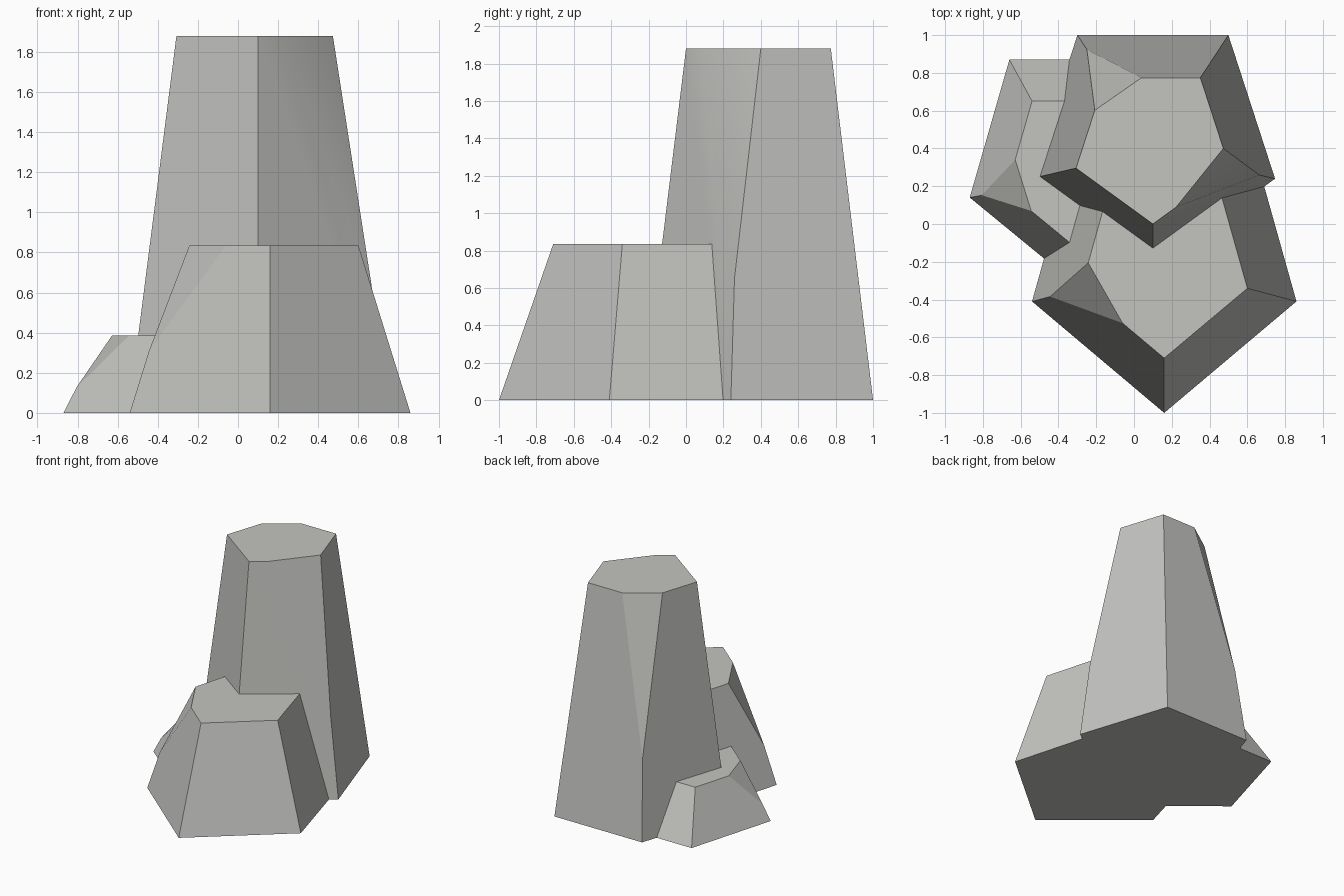
import bpy, bmesh, math
from mathutils import Vector

if "Cube" in bpy.data.objects:
    bpy.data.objects.remove(bpy.data.objects["Cube"])

stone = bpy.data.materials.new("warm grey stone")
stone.diffuse_color = (0.55, 0.55, 0.53, 1)
stone.use_nodes = True
stone.node_tree.nodes["Principled BSDF"].inputs["Base Color"].default_value = stone.diffuse_color


def pentagon(cx, cy, rx, ry, z):
    """Five corners, first one pointing to the front, going counter-clockwise."""
    angles = [math.radians(-90 + 72 * k) for k in range(5)]
    return [Vector((cx + rx * math.cos(a), cy + ry * math.sin(a), z)) for a in angles]


def column(name, height, base, top, chips):
    """Tapered five-sided column; each chip = (corner, cut toward previous, cut toward next, start height)."""
    low, high = pentagon(*base, 0), pentagon(*top, height)
    bm = bmesh.new()
    lo = [bm.verts.new(p) for p in low]
    hi = [bm.verts.new(p) for p in high]
    bm.faces.new(lo[::-1])
    bm.faces.new(hi)
    for k in range(5):
        n = (k + 1) % 5
        bm.faces.new((lo[k], lo[n], hi[n], hi[k]))

    # slice a sloping chip off each chosen top corner
    for k, before, after, start in chips:
        a = high[k].lerp(high[k - 1], before)
        b = high[k].lerp(high[(k + 1) % 5], after)
        p = low[k].lerp(high[k], start)
        normal = (b - a).cross(p - a).normalized()
        if normal.dot(high[k] - a) < 0:
            normal.negate()
        cut = bmesh.ops.bisect_plane(bm, geom=bm.verts[:] + bm.edges[:] + bm.faces[:],
                                     dist=1e-5, plane_co=a, plane_no=normal, clear_outer=True)
        rim = [e for e in bm.edges if e.is_boundary]
        bmesh.ops.holes_fill(bm, edges=rim, sides=0)

    bmesh.ops.recalc_face_normals(bm, faces=bm.faces[:])
    mesh = bpy.data.meshes.new(name)
    bm.to_mesh(mesh)
    bm.free()
    mesh.materials.append(stone)
    obj = bpy.data.objects.new(name, mesh)
    bpy.context.collection.objects.link(obj)

    # only the softest chip edges are smoothed
    bpy.ops.object.select_all(action='DESELECT')
    obj.select_set(True)
    bpy.context.view_layer.objects.active = obj
    bpy.ops.object.shade_smooth_by_angle(angle=math.radians(18))


# tall rear column
column("tall_rock", 1.88, (0.10, 0.45, 0.68, 0.68), (0.10, 0.428, 0.428, 0.428),
       [(1, 0.70, 0.218, 0.346), (3, 0.38, 0.36, 0.34)])
# medium front column
column("medium_rock", 0.835, (0.16, -0.146, 0.736, 0.854), (0.16, -0.175, 0.463, 0.535),
       [(4, 0.225, 0.50, 0.37)])
# small column on the left
column("small_rock", 0.385, (-0.32, 0.342, 0.578, 0.653), (-0.32, 0.308, 0.374, 0.423),
       [(4, 0.345, 0.37, 0.33)])
